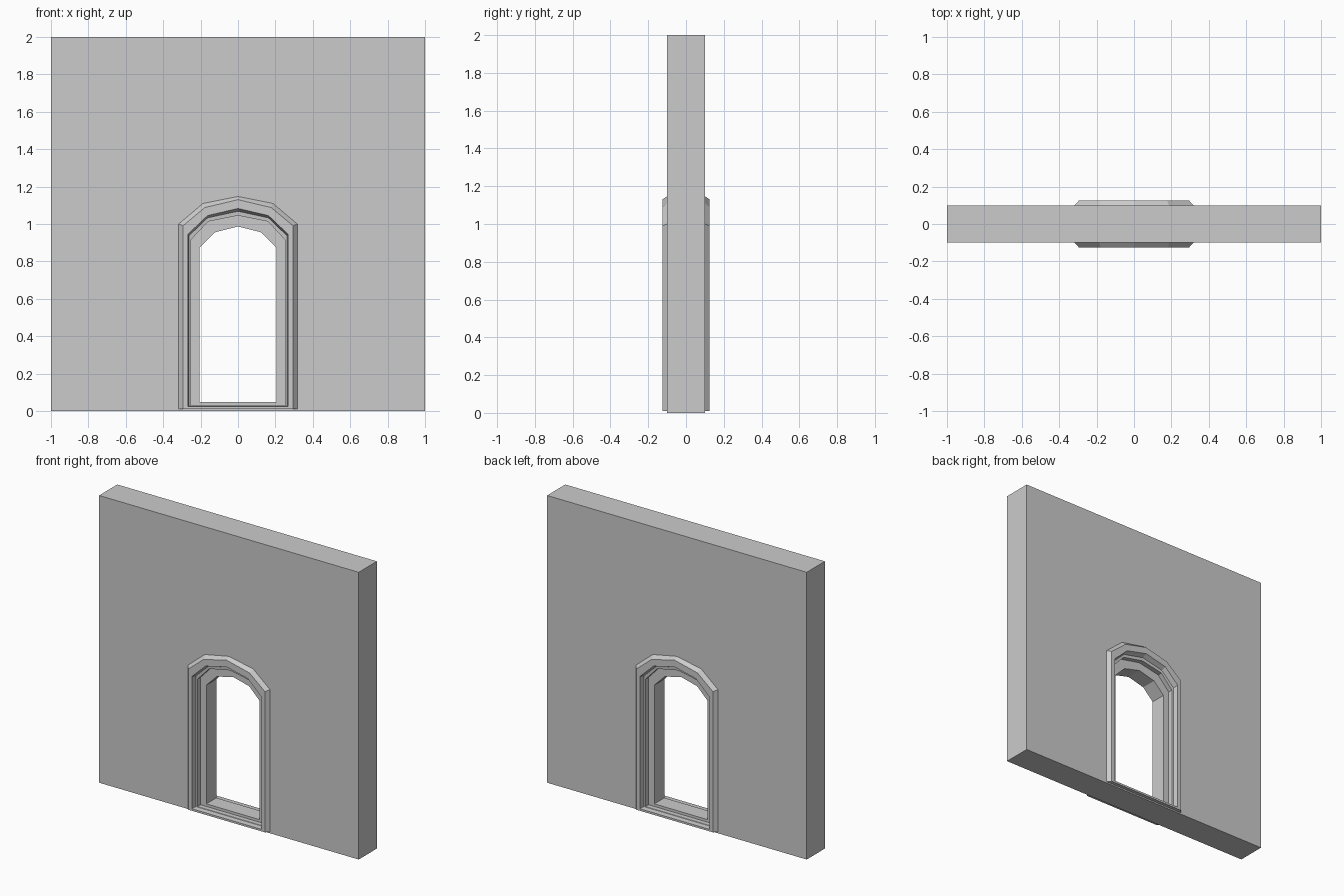
import bpy, bmesh

if "Cube" in bpy.data.objects:
    bpy.data.objects.remove(bpy.data.objects["Cube"])

WALL_Y = 0.10


def ring(half, shoulder, mid_x, mid_z, apex, bottom, y):
    """Arched doorway outline, clockwise seen from the front."""
    left = [(-half, bottom), (-half, shoulder), (-mid_x, mid_z)]
    right = [(-x, z) for x, z in reversed(left)]
    return [(x, y, z) for x, z in left + [(0, apex)] + right]


def make_object(name, bm):
    mesh = bpy.data.meshes.new(name)
    bm.to_mesh(mesh)
    bm.free()
    obj = bpy.data.objects.new(name, mesh)
    bpy.context.collection.objects.link(obj)
    return obj


# Moulding steps, from the wall face inward to the opening
front = [
    ring(0.317, 1.000, 0.187, 1.110, 1.147, 0.010, -WALL_Y),
    ring(0.295, 0.990, 0.177, 1.088, 1.130, 0.010, -0.125),
    ring(0.268, 0.945, 0.163, 1.045, 1.083, 0.024, -0.125),
    ring(0.262, 0.937, 0.162, 1.033, 1.068, 0.027, -0.090),
    ring(0.250, 0.917, 0.160, 1.013, 1.045, 0.030, -0.088),
    ring(0.250, 0.917, 0.160, 1.013, 1.045, 0.030, -0.055),
    ring(0.205, 0.875, 0.125, 0.955, 0.987, 0.048, -0.055),
]
back = [[(x, -y, z) for x, y, z in r] for r in reversed(front)]

# Doorway trim: bridge the rings from front face through to back face
bm = bmesh.new()
loops = [[bm.verts.new(p) for p in r] for r in front + back]
for a, b in zip(loops, loops[1:]):
    n = len(a)
    for i in range(n):
        j = (i + 1) % n
        bm.faces.new((a[i], b[i], b[j], a[j]))
make_object("doorway_trim", bm)

# Wall slab with an arched hole in both faces
bm = bmesh.new()
corners = []
for side in (-1, 1):
    y = side * WALL_Y
    rect = [bm.verts.new(p) for p in ((-1, y, 0), (1, y, 0), (1, y, 2), (-1, y, 2))]
    hole = [bm.verts.new((x, y, z)) for x, _, z in front[0]]
    edges = [bm.edges.new((lp[i], lp[(i + 1) % len(lp)]))
             for lp in (rect, hole) for i in range(len(lp))]
    filled = bmesh.ops.triangle_fill(bm, edges=edges, use_beauty=True, normal=(0, side, 0))
    for f in filled["geom"]:
        if isinstance(f, bmesh.types.BMFace):
            f.normal_update()
            if f.normal.y * side < 0:
                f.normal_flip()
    corners.append(rect)
f, b = corners
for i in range(4):
    j = (i + 1) % 4
    bm.faces.new((f[j], f[i], b[i], b[j]))
make_object("wall", bm)
